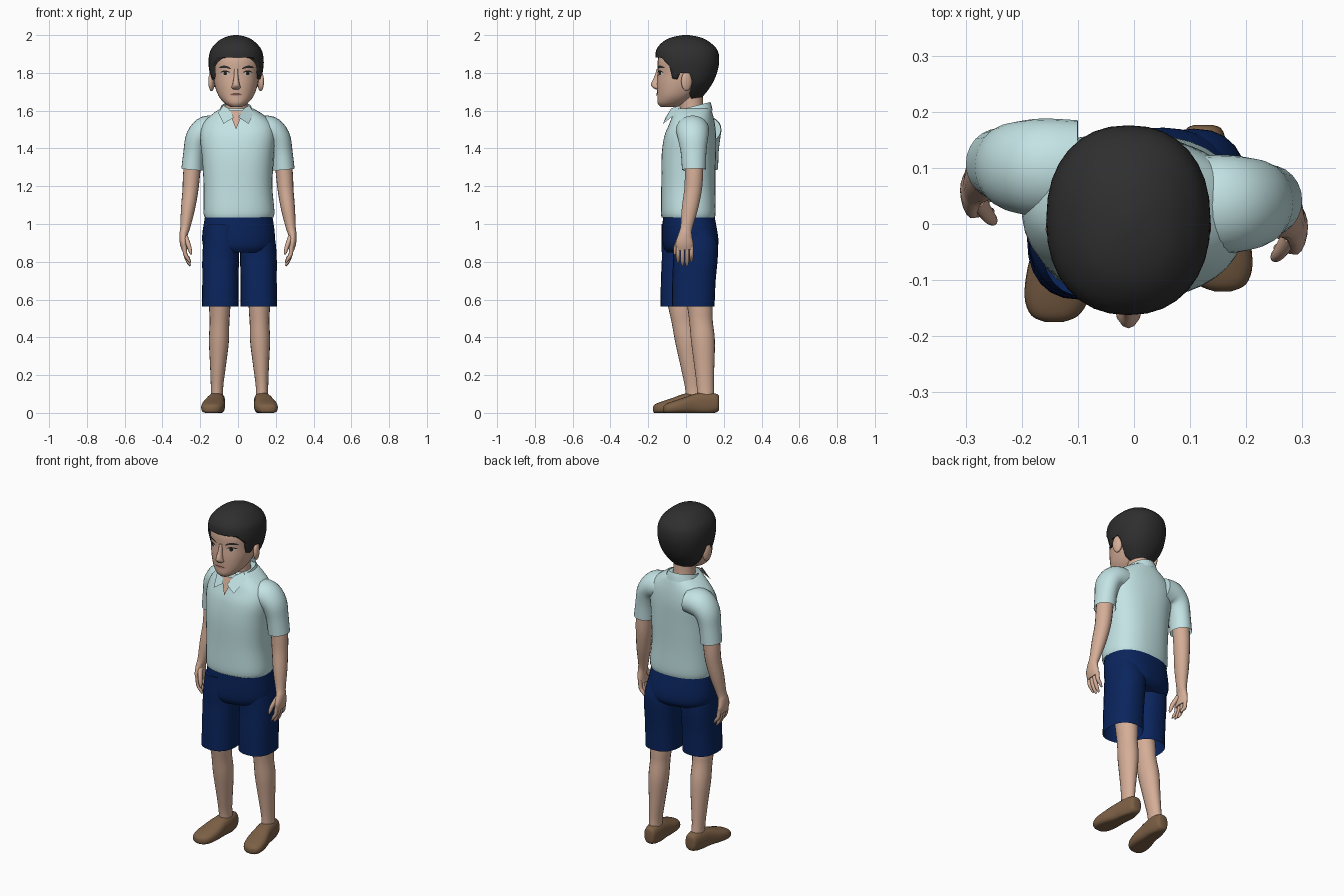
import bpy, bmesh, math
from mathutils import Vector, Matrix
from mathutils.bvhtree import BVHTree


def material(name, r, g, b):
    m = bpy.data.materials.new(name)
    m.diffuse_color = (r, g, b, 1)
    return m


SKIN = material("skin", 0.66, 0.42, 0.31)
HAIR = material("hair_black", 0.028, 0.028, 0.028)
SHIRT = material("pale_blue", 0.55, 0.77, 0.78)
SHORTS = material("navy", 0.003, 0.018, 0.11)
SHOE = material("brown_leather", 0.2, 0.115, 0.06)
WHITE = material("eye_white", 0.6, 0.55, 0.5)
DARK = material("dark_brown", 0.02, 0.014, 0.01)
LIP = material("lip", 0.5, 0.25, 0.19)


def finish(name, bm, mat, angle=50):
    bmesh.ops.recalc_face_normals(bm, faces=bm.faces)
    me = bpy.data.meshes.new(name)
    bm.to_mesh(me)
    bm.free()
    me.materials.append(mat)
    ob = bpy.data.objects.new(name, me)
    bpy.context.collection.objects.link(ob)
    bpy.ops.object.select_all(action='DESELECT')
    ob.select_set(True)
    bpy.context.view_layer.objects.active = ob
    bpy.ops.object.shade_smooth_by_angle(angle=math.radians(angle))
    return ob


def smooth_path(rings, steps):
    """Catmull-Rom interpolation of ring parameters."""
    pts = [list(r) + [0] * (6 - len(r)) for r in rings]
    pts = [pts[0]] + pts + [pts[-1]]
    out = []
    for i in range(1, len(pts) - 2):
        for k in range(steps):
            t = k / steps
            out.append([0.5 * (2 * b + (c - a) * t + (2 * a - 5 * b + 4 * c - d) * t * t
                               + (3 * b - a - 3 * c + d) * t ** 3)
                        for a, b, c, d in zip(*pts[i - 1:i + 3])])
    return out + [pts[-2]]


def loft(name, rings, mat, axis=None, ref=(0, 1, 0), n=24, p=2.0, steps=4,
         caps=(True, True), floor=False):
    """Skin through rings (x, y, z, rx, ry, yaw in degrees)."""
    path = smooth_path(rings, steps)
    bm = bmesh.new()
    loops = []
    for i, r in enumerate(path):
        a, b = path[max(i - 1, 0)], path[min(i + 1, len(path) - 1)]
        t = Vector(axis).normalized() if axis else (Vector(b[:3]) - Vector(a[:3])).normalized()
        v = Matrix.Rotation(math.radians(r[5]), 3, 'Z') @ Vector(ref)
        v = (v - t * v.dot(t)).normalized()
        u = v.cross(t)
        loop = []
        for k in range(n):
            c, s = math.cos(2 * math.pi * k / n), math.sin(2 * math.pi * k / n)
            co = (Vector(r[:3]) + u * math.copysign(abs(c) ** (2 / p), c) * r[3]
                  + v * math.copysign(abs(s) ** (2 / p), s) * r[4])
            if floor:
                co.z = max(co.z, 0)
            loop.append(bm.verts.new(co))
        loops.append(loop)
    for a, b in zip(loops, loops[1:]):
        for k in range(n):
            bm.faces.new((a[k], a[(k + 1) % n], b[(k + 1) % n], b[k]))
    if caps[0]:
        bm.faces.new(loops[0][::-1])
    if caps[1]:
        bm.faces.new(loops[-1])
    return finish(name, bm, mat)


def plate(name, pts, mat):
    bm = bmesh.new()
    bm.faces.new([bm.verts.new(q) for q in pts])
    return finish(name, bm, mat)


UP = (0, 0, 1)
HX = -0.01  # head centre line

# Head, neck, nose and ears
head = loft("head", [
    (HX, -0.095, 1.62, 0.03, 0.04), (HX, -0.077, 1.64, 0.062, 0.073),
    (HX, -0.05, 1.68, 0.094, 0.102), (HX, -0.02, 1.74, 0.115, 0.134),
    (HX, -0.003, 1.80, 0.124, 0.147), (HX, 0.003, 1.88, 0.13, 0.15),
    (HX, 0.003, 1.95, 0.095, 0.11)], SKIN, axis=UP, n=32, p=2.2)
loft("neck", [(HX, 0.04, 1.52, 0.068, 0.07), (HX, 0.03, 1.62, 0.06, 0.062),
              (HX, 0.02, 1.72, 0.062, 0.068)], SKIN, axis=UP)
loft("nose", [(HX, -0.145, 1.82, 0.01, 0.01), (HX, -0.15, 1.78, 0.012, 0.018),
              (HX, -0.157, 1.74, 0.019, 0.029), (HX, -0.152, 1.722, 0.024, 0.024),
              (HX, -0.146, 1.712, 0.014, 0.014)], SKIN, axis=UP, n=12)
for s, side in ((-1, "left"), (1, "right")):
    bm = bmesh.new()
    bmesh.ops.create_uvsphere(bm, u_segments=14, v_segments=10, radius=1,
                              matrix=Matrix.LocRotScale(Vector((HX + s * 0.13, 0.003, 1.755)),
                                                        Matrix.Rotation(s * 0.3, 3, 'Z'),
                                                        Vector((0.016, 0.03, 0.052))))
    finish("ear_" + side, bm, SKIN)

# Hair cap, trimmed along the hairline
hair = loft("hair", [
    (HX, 0.0, 1.655, 0.055, 0.07), (HX, 0.005, 1.70, 0.095, 0.105),
    (HX, 0.005, 1.75, 0.128, 0.138), (HX, 0.007, 1.81, 0.142, 0.16),
    (HX, 0.007, 1.87, 0.146, 0.169), (HX, 0.004, 1.925, 0.133, 0.16),
    (HX, 0.0, 1.968, 0.095, 0.118), (HX, 0.0, 1.99, 0.055, 0.07),
    (HX, 0.0, 2.0, 0.012, 0.015)], HAIR, axis=UP, n=32, p=2.25)
line = [(-0.3, 1.885), (-0.13, 1.88), (-0.088, 1.835), (-0.072, 1.77), (-0.045, 1.765),
        (-0.032, 1.80), (0.018, 1.80), (0.034, 1.76), (0.018, 1.69), (0.05, 1.6), (-0.3, 1.6)]
bm = bmesh.new()
face = bm.faces.new([bm.verts.new((-0.3, y, z)) for y, z in line])
ext = bmesh.ops.extrude_face_region(bm, geom=[face])["geom"]
bmesh.ops.translate(bm, vec=(0.6, 0, 0), verts=[g for g in ext if isinstance(g, bmesh.types.BMVert)])
cutter = finish("hairline_cutter", bm, HAIR)
cutter.hide_render = True
mod = hair.modifiers.new("hairline", 'BOOLEAN')
mod.operation, mod.solver, mod.object = 'DIFFERENCE', 'EXACT', cutter
bpy.context.view_layer.objects.active = hair
bpy.ops.object.modifier_apply(modifier=mod.name)
bpy.data.objects.remove(cutter)

# Facial features laid onto the head surface
bm = bmesh.new()
bm.from_mesh(head.data)
tree = BVHTree.FromBMesh(bm)
bm.free()


def decal(name, x, z, w, h, mat, lift, tilt=0.0, arch=0.0, n=16):
    d = bmesh.new()

    def vert(a, b):
        zz = z + b + a * tilt - arch * (a / w) ** 2
        hit = tree.ray_cast(Vector((x + a, -1, zz)), Vector((0, 1, 0)))[0]
        return d.verts.new(hit - Vector((0, lift, 0)))
    cols = []
    for i in range(n + 1):
        a = -w * math.cos(math.pi * i / n)
        b = h * math.sqrt(max(1 - (a / w) ** 2, 0.002))
        cols.append((vert(a, b), vert(a, -b)))
    for (a, b), (c, e) in zip(cols, cols[1:]):
        d.faces.new((a, b, e, c))
    finish(name, d, mat)


for s, side in ((-1, "left"), (1, "right")):
    ex = HX + 0.002 + s * 0.06
    decal("eye_" + side, ex, 1.797, 0.023, 0.01, WHITE, 0.002)
    decal("iris_" + side, ex, 1.797, 0.0095, 0.0095, DARK, 0.004)
    decal("lash_" + side, ex, 1.809, 0.026, 0.004, DARK, 0.005, arch=0.007)
    decal("brow_" + side, ex, 1.832, 0.032, 0.006, HAIR, 0.004, tilt=s * 0.1, arch=0.008)
decal("mouth", HX, 1.686, 0.034, 0.008, LIP, 0.004)
decal("mouth_line", HX, 1.688, 0.034, 0.0018, DARK, 0.005)

# Shirt body, twisted slightly toward the shoulders
loft("shirt_body", [
    (0.005, 0.012, 1.035, 0.183, 0.14, 4), (0.005, 0.012, 1.07, 0.188, 0.145, 3),
    (0.0, 0.012, 1.2, 0.182, 0.143, 0), (0.0, 0.014, 1.35, 0.19, 0.143, -4),
    (0.0, 0.022, 1.46, 0.2, 0.135, -7), (0.0, 0.032, 1.53, 0.185, 0.118, -7),
    (-0.003, 0.036, 1.58, 0.135, 0.104, -7), (-0.006, 0.036, 1.612, 0.085, 0.095, -4)],
    SHIRT, axis=UP, n=36, p=2.4, caps=(False, True))
loft("collar", [(HX, 0.036, 1.575, 0.1, 0.108), (HX, 0.034, 1.60, 0.088, 0.105),
                (HX, 0.034, 1.622, 0.08, 0.098)], SHIRT, axis=(0, -0.25, 1), caps=(False, False))
plate("open_neck", [(HX - 0.04, -0.084, 1.60), (HX + 0.04, -0.084, 1.60),
                    (HX, -0.116, 1.50)], SKIN)
for s, side in ((-1, "left"), (1, "right")):
    plate("collar_flap_" + side, [
        (HX + s * 0.012, -0.108, 1.565), (HX + s * 0.066, -0.122, 1.53),
        (HX + s * 0.095, -0.045, 1.59), (HX + s * 0.068, -0.03, 1.628),
        (HX + s * 0.04, -0.078, 1.612)], SHIRT)

# Arms, sleeves and hands
for s, side in ((-1, "left"), (1, "right")):
    dy = 0.065 if s < 0 else 0

    def arm(rings):
        return [(s * r[0], r[1] + dy) + tuple(r[2:]) for r in rings]
    loft("sleeve_" + side, arm([
        (0.10, 0.035, 1.50, 0.07, 0.085), (0.165, 0.035, 1.495, 0.077, 0.088),
        (0.212, 0.037, 1.455, 0.066, 0.08), (0.232, 0.04, 1.38, 0.057, 0.068),
        (0.242, 0.042, 1.288, 0.058, 0.063)]), SHIRT, caps=(True, False))
    loft("arm_" + side, arm([
        (0.235, 0.042, 1.38, 0.045, 0.05), (0.246, 0.042, 1.26, 0.045, 0.049),
        (0.252, 0.037, 1.18, 0.042, 0.047), (0.265, 0.02, 1.08, 0.037, 0.043),
        (0.28, 0.002, 0.98, 0.026, 0.032), (0.288, -0.004, 0.945, 0.022, 0.036),
        (0.288, -0.008, 0.90, 0.02, 0.047), (0.282, -0.006, 0.865, 0.016, 0.044)]), SKIN, n=18)
    for k, tip in enumerate((0.795, 0.78, 0.778, 0.80)):
        y = -0.042 + 0.0235 * k
        loft(f"finger_{k + 1}_{side}", arm([
            (0.284, y, 0.885, 0.011, 0.012), (0.279, y, 0.84, 0.011, 0.0115),
            (0.264, y, tip + 0.02, 0.009, 0.01), (0.252, y, tip, 0.004, 0.005)]),
            SKIN, n=10, steps=3)
    loft("thumb_" + side, arm([
        (0.278, -0.022, 0.93, 0.014, 0.018), (0.262, -0.048, 0.89, 0.012, 0.014),
        (0.252, -0.058, 0.855, 0.009, 0.01), (0.248, -0.06, 0.838, 0.004, 0.005)]),
        SKIN, n=10, steps=3)

# Shorts seat
loft("shorts_seat", [
    (0.003, 0.02, 0.85, 0.15, 0.115, 12), (0.003, 0.024, 0.88, 0.185, 0.138, 12),
    (0.003, 0.022, 0.94, 0.192, 0.143, 10), (0.004, 0.014, 1.045, 0.178, 0.135, 4)],
    SHORTS, axis=UP, n=36, p=2.4)

# Shorts legs, legs and shoes, one foot ahead of the other
for s, side in ((-1, "left"), (1, "right")):
    back = s > 0

    def leg(rings, base, slope):
        return [(0.008 + s * r[0], r[1] - (0 if back else base + slope * r[2])) + tuple(r[2:])
                for r in rings]
    loft("shorts_leg_" + side, leg([
        (0.102, 0.038, 0.562, 0.097, 0.113), (0.101, 0.042, 0.70, 0.096, 0.115),
        (0.100, 0.05, 0.82, 0.097, 0.118), (0.096, 0.048, 0.90, 0.095, 0.118),
        (0.088, 0.03, 1.0, 0.085, 0.1)], 0.06, 0), SHORTS, axis=UP, p=2.4,
        caps=(False, True))
    loft("leg_" + side, leg([
        (0.108, 0.06, 0.72, 0.062, 0.075), (0.105, 0.075, 0.55, 0.056, 0.066),
        (0.106, 0.08, 0.48, 0.052, 0.062), (0.109, 0.09, 0.38, 0.053, 0.063),
        (0.114, 0.097, 0.25, 0.042, 0.053), (0.119, 0.102, 0.14, 0.033, 0.045),
        (0.119, 0.104, 0.06, 0.034, 0.046)], 0.05, 0.09), SKIN, n=20)
    loft("shoe_" + side, leg([
        (0.116, 0.176, 0.052, 0.018, 0.03), (0.117, 0.165, 0.052, 0.034, 0.047),
        (0.120, 0.11, 0.05, 0.044, 0.06), (0.127, 0.045, 0.047, 0.05, 0.054),
        (0.137, -0.02, 0.036, 0.06, 0.042), (0.145, -0.075, 0.027, 0.058, 0.033),
        (0.149, -0.108, 0.022, 0.042, 0.024), (0.15, -0.12, 0.02, 0.015, 0.012)],
        0.055, 0), SHOE, axis=(0, -1, 0), ref=(0, 0, 1), p=2.6, floor=True)
